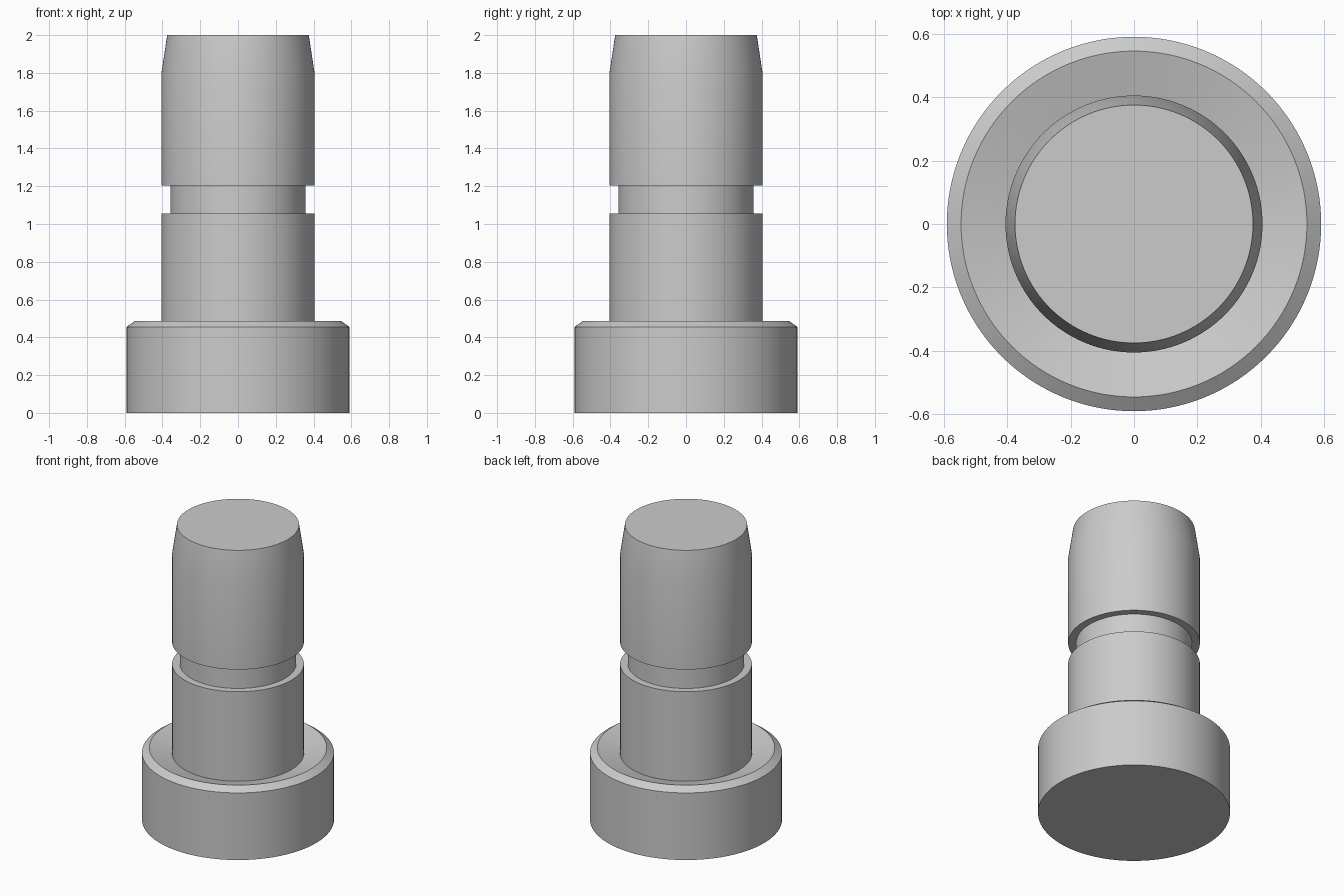
import bpy
import bmesh
import math

if "Cube" in bpy.data.objects:
    bpy.data.objects.remove(bpy.data.objects["Cube"], do_unlink=True)

SEGMENTS = 128

# Plain grey metal
steel = bpy.data.materials.new("grey steel")
steel.use_nodes = True
grey = (0.6, 0.6, 0.6, 1)
steel.diffuse_color = grey
steel.node_tree.nodes["Principled BSDF"].inputs["Base Color"].default_value = grey


def lathe(name, profile, material):
    """Turn a (radius, height) profile about z and cap both ends."""
    bm = bmesh.new()
    rings = []
    for radius, height in profile:
        ring = []
        for i in range(SEGMENTS):
            a = math.tau * i / SEGMENTS
            ring.append(bm.verts.new((radius * math.cos(a), radius * math.sin(a), height)))
        rings.append(ring)
    for low, high in zip(rings, rings[1:]):
        for i in range(SEGMENTS):
            j = (i + 1) % SEGMENTS
            bm.faces.new((low[i], low[j], high[j], high[i]))
    bm.faces.new(rings[0][::-1])
    bm.faces.new(rings[-1])
    bmesh.ops.recalc_face_normals(bm, faces=bm.faces)
    mesh = bpy.data.meshes.new(name)
    bm.to_mesh(mesh)
    bm.free()
    mesh.materials.append(material)
    obj = bpy.data.objects.new(name, mesh)
    bpy.context.collection.objects.link(obj)
    bpy.ops.object.select_all(action="DESELECT")
    obj.select_set(True)
    bpy.context.view_layer.objects.active = obj
    bpy.ops.object.shade_smooth_by_angle(angle=math.radians(30))
    return obj


# Wide head with a bevelled rim and a shallow dished shoulder
head = [(0.59, 0), (0.59, 0.455), (0.545, 0.487), (0.405, 0.448)]
# Shank with a square retaining groove
shank = [(0.405, 1.055), (0.357, 1.055), (0.357, 1.205), (0.405, 1.205)]
# Tapered tip
tip = [(0.405, 1.8), (0.375, 2)]

lathe("grooved_pin", head + shank + tip, steel)
